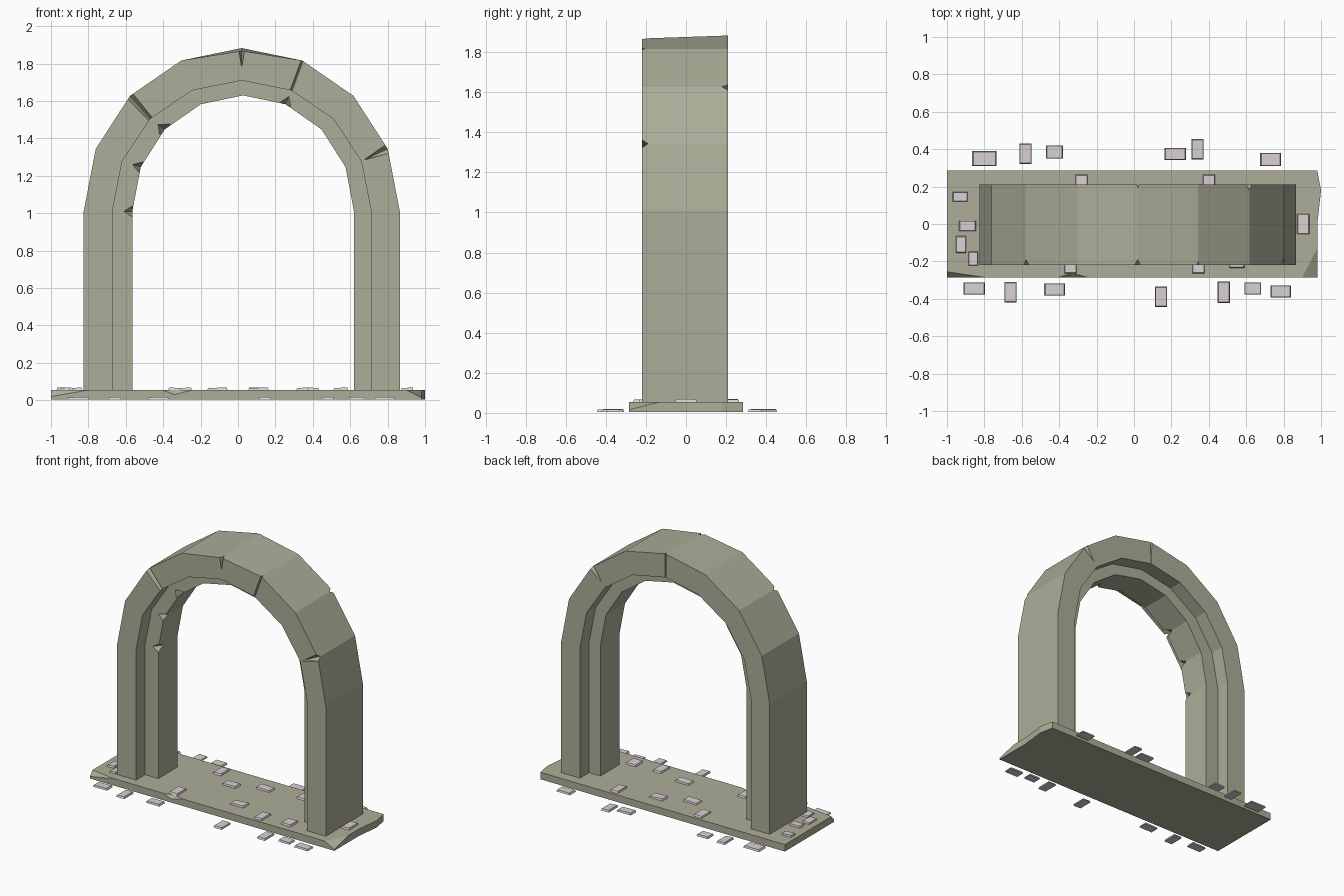
import bpy, bmesh, math, random
from mathutils import Vector

if "Cube" in bpy.data.objects:
    bpy.data.objects.remove(bpy.data.objects["Cube"])

random.seed(4)


def material(name, rgb):
    m = bpy.data.materials.new(name)
    m.diffuse_color = (*rgb, 1)
    m.use_nodes = True
    m.node_tree.nodes["Principled BSDF"].inputs["Base Color"].default_value = m.diffuse_color
    return m


STONE = material("stone", (0.42, 0.42, 0.32))
PALE = material("pale_stone", (0.70, 0.64, 0.66))


def finish(name, bm, mat=None):
    bmesh.ops.recalc_face_normals(bm, faces=bm.faces[:])
    me = bpy.data.meshes.new(name)
    bm.to_mesh(me)
    bm.free()
    if mat:
        me.materials.append(mat)
    ob = bpy.data.objects.new(name, me)
    bpy.context.collection.objects.link(ob)
    return ob


def carve(target, points):
    """Cut the convex hull of some points out of the target."""
    bm = bmesh.new()
    for p in points:
        bm.verts.new(p)
    bmesh.ops.convex_hull(bm, input=bm.verts[:])
    cutter = finish("cutter", bm)
    cutter.hide_render = True
    mod = target.modifiers.new("cut", 'BOOLEAN')
    mod.operation = 'DIFFERENCE'
    mod.solver = 'EXACT'
    mod.object = cutter
    bpy.context.view_layer.objects.active = target
    bpy.ops.object.modifier_apply(modifier=mod.name)
    bpy.data.objects.remove(cutter)


# Arch: stepped cross-section swept up one leg, over and down the other
SPRING = 1.01
OUTER, STEP, INNER = (0.02, 0.845, 0.873), (0.02, 0.692, 0.70), (0.0275, 0.5925, 0.62)
SECTION = [(OUTER, -0.22), (OUTER, 0.21), (STEP, 0.21), (STEP, 0.105),
           (INNER, 0.105), (INNER, -0.115), (STEP, -0.115), (STEP, -0.22)]


def on_curve(curve, deg, y):
    cx, rx, rz = curve
    a = math.radians(deg)
    return Vector((cx + rx * math.cos(a), y, SPRING + rz * math.sin(a)))


bm = bmesh.new()
rings = []
for i in range(-1, 10):
    ring = []
    for curve, y in SECTION:
        p = on_curve(curve, min(max(i, 0), 8) * 22.5, y)
        if i in (-1, 9):
            p.z = 0.05
        ring.append(bm.verts.new(p))
    rings.append(ring)
for a, b in zip(rings, rings[1:]):
    for k in range(8):
        n = (k + 1) % 8
        bm.faces.new((a[k], a[n], b[n], b[k]))
bm.faces.new(rings[0])
bm.faces.new(rings[-1])
rings[5][0].co.z -= 0.015  # worn front of the crown
arch = finish("stepped_arch", bm, STONE)


# Cracks along the block joints: angle, start, end, width at each end, depth, side
def crack(deg, f0, f1, w0, w1, depth, side):
    y = -0.22 if side < 0 else 0.21
    lo, hi = on_curve(STEP, deg, y), on_curve(OUTER, deg, y)
    a = math.radians(deg)
    t = Vector((-math.sin(a), 0, math.cos(a)))
    pts = []
    for f, w in ((f0, w0), (f1, w1)):
        p = lo.lerp(hi, f)
        pts += [p + t * w + Vector((0, side * 0.004, 0)),
                p - t * w + Vector((0, side * 0.004, 0)),
                p - Vector((0, side * depth, 0))]
    carve(arch, pts)


for c in ((135, -0.05, 1.05, 0.014, 0.022, 0.03, -1),
          (67.5, -0.05, 1.05, 0.007, 0.007, 0.02, -1),
          (90, 0.45, 1.05, 0.002, 0.018, 0.03, -1),
          (22.5, 0.15, 1.05, 0.002, 0.026, 0.03, -1),
          (45, 0.3, 1.05, 0.003, 0.022, 0.03, 1),
          (90, -0.05, 1.05, 0.005, 0.006, 0.015, 1)):
    crack(*c)


# Chips on the front edge of the inner band
for deg, w in ((135, 0.04), (157.5, 0.03), (180, 0.03), (67.5, 0.03)):
    p, q = on_curve(INNER, deg, -0.115), on_curve(STEP, deg, -0.115)
    a = math.radians(deg)
    t = Vector((-math.sin(a), 0, math.cos(a)))
    out = (q - p).normalized()
    carve(arch, [p + t * w, p - t * w, p + out * 0.045,
                 p + Vector((0, 0.06, 0)), p - out * 0.03 - Vector((0, 0.03, 0))])

# Base slab with chipped corners and a nick in the front edge
bm = bmesh.new()
outline = [(-1, -0.285), (0.98, -0.285), (0.98, 0), (1, 0.18), (0.98, 0.285), (-1, 0.285)]
low = [bm.verts.new((x, y, 0.004)) for x, y in outline]
top = [bm.verts.new((x, y, 0.055)) for x, y in outline]
bm.faces.new(low)
bm.faces.new(top)
for k in range(6):
    n = (k + 1) % 6
    bm.faces.new((low[k], low[n], top[n], top[k]))
base = finish("base_slab", bm, STONE)
carve(base, [(-0.8, -0.285, 0.055), (-1, -0.255, 0.055), (-1, -0.285, 0.02), (-1.05, -0.33, 0.1)])
carve(base, [(0.9, -0.285, 0.055), (0.98, -0.13, 0.055), (0.98, -0.285, 0.015), (1.03, -0.33, 0.1)])
carve(base, [(-0.41, -0.286, 0.056), (-0.24, -0.286, 0.056), (-0.33, -0.262, 0.056),
             (-0.34, -0.286, 0.028), (-0.33, -0.32, 0.08)])


# Loose flat stones: x, y, length, width
def stones(name, z, rows):
    bm = bmesh.new()
    for x, y, sx, sy in rows:
        tilt = random.uniform(-0.002, 0.002)
        rings = []
        for h, s in ((0, 1), (0.013, 0.9)):
            rings.append([bm.verts.new((x + i * sx * s / 2, y + j * sy * s / 2,
                                        z + h + (i * tilt if h else 0)))
                          for i, j in ((-1, -1), (1, -1), (1, 1), (-1, 1))])
        a, b = rings
        bm.faces.new(a)
        bm.faces.new(b)
        for k in range(4):
            n = (k + 1) % 4
            bm.faces.new((a[k], a[n], b[n], b[k]))
    return finish(name, bm, PALE)


stones("ground_stones_back", 0.004, [
    (-0.80, 0.35, 0.13, 0.08), (-0.58, 0.375, 0.065, 0.11), (-0.425, 0.385, 0.09, 0.07),
    (0.22, 0.375, 0.115, 0.065), (0.34, 0.40, 0.065, 0.11), (0.73, 0.345, 0.11, 0.07)])
stones("ground_stones_front", 0.004, [
    (-0.855, -0.345, 0.115, 0.065), (-0.66, -0.365, 0.065, 0.11), (-0.425, -0.35, 0.11, 0.065),
    (0.145, -0.39, 0.065, 0.11), (0.48, -0.365, 0.065, 0.115), (0.635, -0.345, 0.09, 0.065),
    (0.785, -0.36, 0.11, 0.065)])
stones("base_stones", 0.054, [
    (-0.93, 0.145, 0.08, 0.05), (-0.89, -0.01, 0.09, 0.055), (-0.925, -0.11, 0.055, 0.09),
    (-0.86, -0.185, 0.05, 0.075), (0.905, 0, 0.065, 0.11), (-0.28, 0.21, 0.065, 0.11),
    (0.40, 0.21, 0.065, 0.11), (-0.34, -0.21, 0.065, 0.11), (0.345, -0.21, 0.065, 0.11),
    (0.55, -0.19, 0.08, 0.09), (-0.11, 0.08, 0.11, 0.065), (0.11, -0.14, 0.11, 0.065),
    (0.11, 0.16, 0.11, 0.065)])
